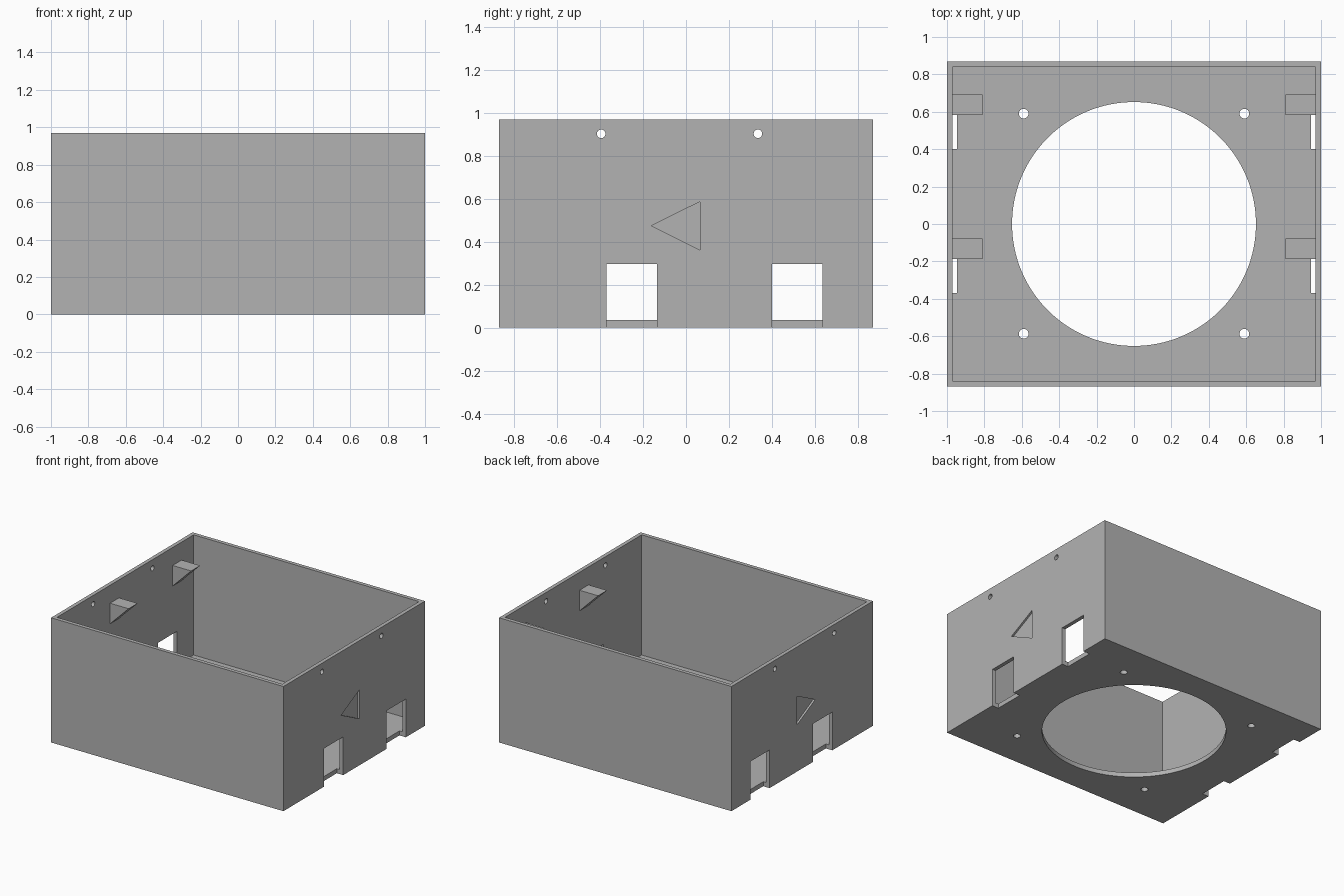
import bpy, bmesh, math
from mathutils import Matrix, Vector

if "Cube" in bpy.data.objects:
    bpy.data.objects.remove(bpy.data.objects["Cube"])

HX, HY, H = 1.0, 0.87, 0.97      # outer half sizes and height
WALL, FLOOR = 0.03, 0.035

grey = bpy.data.materials.new("plain grey")
grey.use_nodes = True
colour = (0.45, 0.45, 0.45, 1)
grey.diffuse_color = colour
grey.node_tree.nodes["Principled BSDF"].inputs["Base Color"].default_value = colour


def box(bm, lo, hi):
    lo, hi = Vector(lo), Vector(hi)
    mat = Matrix.Translation((lo + hi) / 2) @ Matrix.Diagonal((*(hi - lo), 1))
    bmesh.ops.create_cube(bm, size=1, matrix=mat)


def cylinder(bm, centre, radius, depth, sides, axis="Z"):
    turn = Matrix.Rotation(math.pi / 2, 4, "Y") if axis == "X" else Matrix()
    bmesh.ops.create_cone(bm, cap_ends=True, segments=sides, radius1=radius, radius2=radius,
                          depth=depth, matrix=Matrix.Translation(centre) @ turn)


def prism(bm, points, offset):
    """Extrude a flat outline along the offset."""
    face = bm.faces.new([bm.verts.new(p) for p in points])
    result = bmesh.ops.extrude_face_region(bm, geom=[face], use_keep_orig=True)
    moved = [g for g in result["geom"] if isinstance(g, bmesh.types.BMVert)]
    bmesh.ops.translate(bm, verts=moved, vec=offset)


def finish(bm, name):
    bmesh.ops.recalc_face_normals(bm, faces=bm.faces)
    mesh = bpy.data.meshes.new(name)
    bm.to_mesh(mesh)
    bm.free()
    mesh.materials.append(grey)
    obj = bpy.data.objects.new(name, mesh)
    bpy.context.collection.objects.link(obj)
    return obj


def cut(target, bm):
    """Subtract the shapes in bm from the target, then discard them."""
    cutter = finish(bm, "cutter")
    cutter.hide_render = True
    mod = target.modifiers.new("cut", "BOOLEAN")
    mod.operation, mod.solver, mod.object = "DIFFERENCE", "EXACT", cutter
    bpy.context.view_layer.objects.active = target
    bpy.ops.object.modifier_apply(modifier=mod.name)
    bpy.data.objects.remove(cutter)


# Outer block, hollowed out from above
bm = bmesh.new()
box(bm, (-HX, -HY, 0), (HX, HY, H))
case = finish(bm, "open_case")
bm = bmesh.new()
box(bm, (-HX + WALL, -HY + WALL, FLOOR), (HX - WALL, HY - WALL, H + 0.2))
cut(case, bm)

# Large round opening and four screw holes in the floor
bm = bmesh.new()
cylinder(bm, (0, 0, 0), 0.652, 0.3, 128)
for x in (-0.59, 0.59):
    for y in (-0.587, 0.59):
        cylinder(bm, (x, y, 0), 0.026, 0.3, 24)
cut(case, bm)

# Side ports, pin holes and triangular recesses on both side walls
bm = bmesh.new()
for s in (-1, 1):
    for y0 in (-0.37, 0.4):
        x0, x1 = sorted((s * 0.945, s * 1.1))
        box(bm, (x0, y0, -0.1), (x1, y0 + 0.235, 0.297))
    for y in (-0.395, 0.335):
        cylinder(bm, (s * 0.985, y, 0.903), 0.02, 0.15, 24, "X")
    x = s * (HX - 0.015)
    prism(bm, [(x, -0.16, 0.475), (x, 0.065, 0.587), (x, 0.065, 0.362)], (s * 0.1, 0, 0))
cut(case, bm)

# Wedge brackets on the inside of the side walls
for side, s in (("left", 1), ("right", -1)):
    for place, y in (("front", -0.187), ("back", 0.582)):
        bm = bmesh.new()
        xw, xt = s * (HX - WALL), s * 0.81
        prism(bm, [(xw, y, 0.83), (xt, y, 0.83), (xw, y, 0.67)], (0, 0.11, 0))
        finish(bm, f"{side}_{place}_bracket")

# Smooth the round holes while keeping edges sharp
bpy.ops.object.select_all(action="DESELECT")
case.select_set(True)
bpy.context.view_layer.objects.active = case
bpy.ops.object.shade_smooth_by_angle(angle=math.radians(30))
